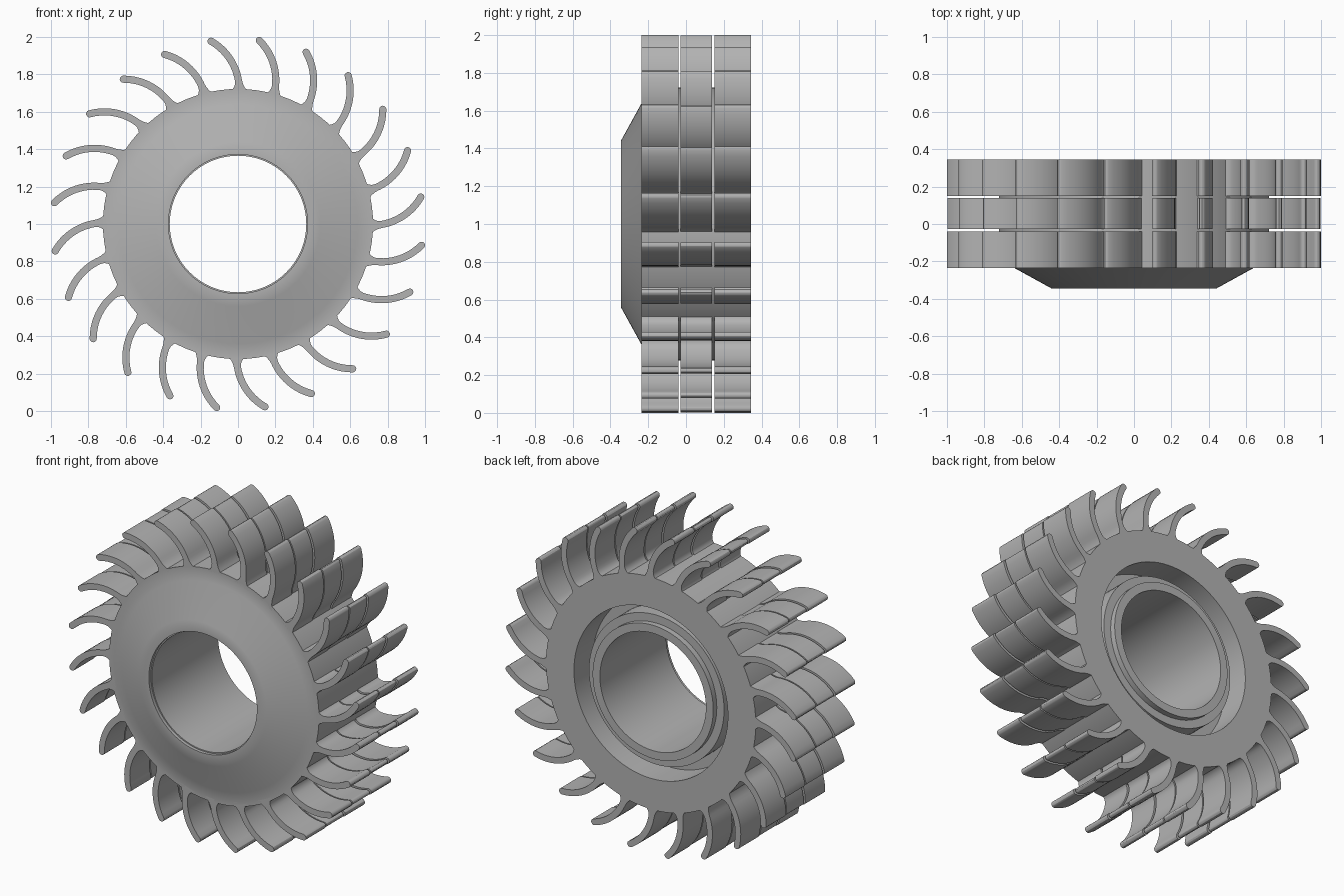
import bpy, bmesh, math
from mathutils import Matrix, Vector

default = bpy.data.objects.get("Cube")
if default:
    bpy.data.objects.remove(default, do_unlink=True)

CENTRE = Vector((0, 0, 1))
BLADES = 24

metal = bpy.data.materials.new("grey metal")
metal.use_nodes = True
grey = (0.45, 0.45, 0.45, 1)
metal.diffuse_color = grey
metal.node_tree.nodes["Principled BSDF"].inputs["Base Color"].default_value = grey


def finish(name, bm):
    bmesh.ops.recalc_face_normals(bm, faces=bm.faces)
    mesh = bpy.data.meshes.new(name)
    bm.to_mesh(mesh)
    bm.free()
    mesh.materials.append(metal)
    obj = bpy.data.objects.new(name, mesh)
    obj.location = CENTRE
    bpy.context.collection.objects.link(obj)
    bpy.ops.object.select_all(action='DESELECT')
    obj.select_set(True)
    bpy.context.view_layer.objects.active = obj
    bpy.ops.object.shade_smooth_by_angle(angle=math.radians(30))
    return obj


def revolve(name, profile, steps=96):
    """Turn a closed (radius, y) profile around the y axis."""
    bm = bmesh.new()
    verts = [bm.verts.new((r, y, 0)) for r, y in profile]
    edges = [bm.edges.new((v, verts[i - 1])) for i, v in enumerate(verts)]
    bmesh.ops.spin(bm, geom=verts + edges, cent=(0, 0, 0), axis=(0, 1, 0),
                   angle=math.tau, steps=steps, use_merge=True)
    bmesh.ops.remove_doubles(bm, verts=bm.verts, dist=1e-5)
    return finish(name, bm)


def blade_outline(half, steps=16):
    """Curved blade with a flared root and a round tip, in the (x, z) plane."""
    tip_angle = math.radians(8.4)
    root = Vector((0.70, -0.006))
    tip = 0.988 * Vector((math.cos(tip_angle), math.sin(tip_angle)))
    chord = tip - root
    bow = 0.045
    radius = (chord.length ** 2 / 4 + bow ** 2) / (2 * bow)
    left = Vector((-chord.y, chord.x)).normalized()
    centre = (root + tip) / 2 + left * (radius - bow)
    start = math.atan2(*(root - centre).yx)
    sweep = 2 * math.asin(chord.length / 2 / radius)
    inner, outer = [], []
    for i in range(steps + 1):
        t = (i / steps) ** 1.4
        a = start + sweep * t
        d = Vector((math.cos(a), math.sin(a)))
        flare = 0.035 * max(0, 1 - t / 0.2) ** 2
        inner.append(centre + d * (radius - half - flare))
        outer.append(centre + d * (radius + half + flare))
    end = start + sweep
    cap = [tip + half * Vector((math.cos(end + k * math.pi / 6), math.sin(end + k * math.pi / 6)))
           for k in range(1, 6)]
    return outer + cap + inner[::-1]


def blade_row(name, front, back, half):
    bm = bmesh.new()
    outline = blade_outline(half)
    for i in range(BLADES):
        turn = Matrix.Rotation(math.tau * i / BLADES, 4, 'Y')
        face = bm.faces.new([bm.verts.new(turn @ Vector((p.x, front, p.y))) for p in outline])
        extruded = bmesh.ops.extrude_face_region(bm, geom=[face])["geom"]
        moved = [g for g in extruded if isinstance(g, bmesh.types.BMVert)]
        bmesh.ops.translate(bm, verts=moved, vec=(0, back - front, 0))
    return finish(name, bm)


# Hub: cone-shaped nose, outer drum, rear recess and stepped bore sleeve
revolve("hub", [
    (0.372, -0.345), (0.44, -0.345), (0.64, -0.235), (0.722, -0.235),
    (0.722, 0.345), (0.53, 0.345), (0.53, 0.16), (0.465, 0.16),
    (0.465, 0.29), (0.415, 0.29), (0.415, 0.325), (0.365, 0.325),
    (0.365, -0.325), (0.372, -0.325),
])

# Three rows of curved blades separated by narrow slots
blade_row("front_blades", -0.235, -0.04, 0.019)
blade_row("middle_blades", -0.028, 0.138, 0.016)
blade_row("rear_blades", 0.15, 0.345, 0.019)
